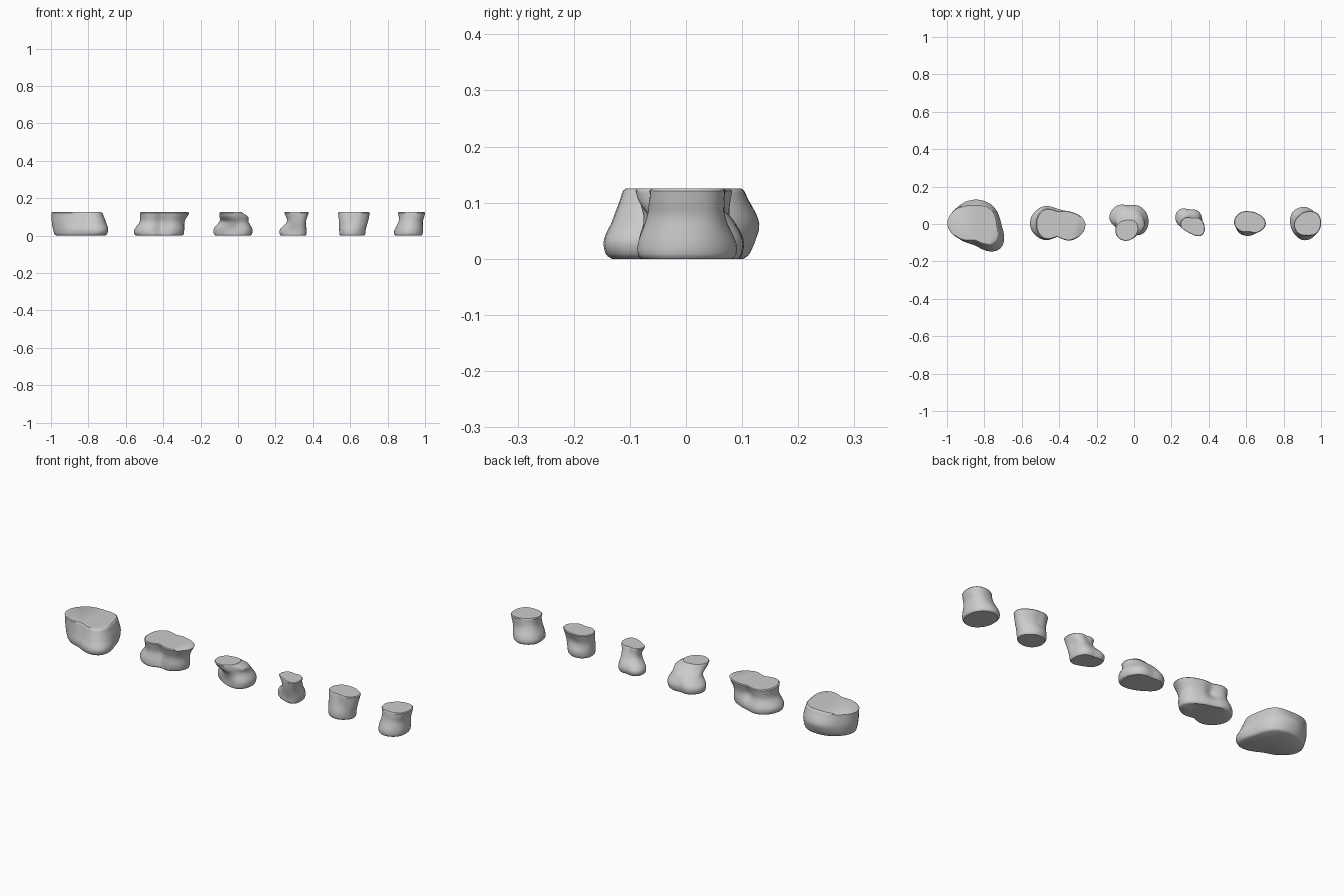
import bpy, bmesh
from math import cos, sin, pi, radians

H = 0.125      # height shared by all rocks
SEG = 48       # points round each ring
LAYERS = 14    # rings up the side


def spline(a, b, c, d, t):
    return 0.5 * (2*b + (c-a)*t + (2*a-5*b+4*c-d)*t*t + (3*b-a-3*c+d)*t**3)


def round_value(radii, ang):
    # smooth closed interpolation of radii given every 45 degrees
    f = ang / (pi / 4)
    i = int(f)
    return spline(*[radii[(i + k) % 8] for k in (-1, 0, 1, 2)], f - i)


def outline(ring):
    z, cx, cy, radii = ring
    pts = []
    for s in range(SEG):
        a = 2 * pi * s / SEG
        r = round_value(radii, a) / 100
        pts.append((cx + r*cos(a), cy + r*sin(a)))
    return pts


def rock(name, rings):
    # loft a smooth stone through a few cross-sections, flat top and bottom
    outs = [outline(r) for r in rings]
    zs = [r[0] for r in rings]
    n = len(rings)
    loops = []
    for l in range(LAYERS + 1):
        z = H * l / LAYERS
        i = max(k for k in range(n - 1) if zs[k] <= z + 1e-9)
        t = min(1, (z - zs[i]) / (zs[i+1] - zs[i]))
        idx = [min(max(i + k, 0), n - 1) for k in (-1, 0, 1, 2)]
        loops.append((z, [tuple(spline(*[outs[j][s][c] for j in idx], t) for c in (0, 1))
                          for s in range(SEG)]))
    # small worn lip at both flat faces
    bm = bmesh.new()
    rows = []

    def add(z, pts, shrink=1.0):
        mx = sum(p[0] for p in pts) / SEG
        my = sum(p[1] for p in pts) / SEG
        rows.append([bm.verts.new((mx + (x-mx)*shrink, my + (y-my)*shrink, z)) for x, y in pts])

    add(0.0, loops[0][1], 0.93)
    add(0.004, loops[0][1], 0.985)
    for z, pts in loops[1:-1]:
        add(z, pts)
    add(H - 0.004, loops[-1][1], 1.0)
    add(H, loops[-1][1], 0.955)
    for a, b in zip(rows, rows[1:]):
        for s in range(SEG):
            t = (s + 1) % SEG
            bm.faces.new((a[s], a[t], b[t], b[s]))
    bm.faces.new(rows[0][::-1])
    bm.faces.new(rows[-1])
    bmesh.ops.recalc_face_normals(bm, faces=bm.faces)
    me = bpy.data.meshes.new(name)
    bm.to_mesh(me)
    bm.free()
    ob = bpy.data.objects.new(name, me)
    bpy.context.collection.objects.link(ob)
    bpy.ops.object.select_all(action='DESELECT')
    ob.select_set(True)
    bpy.context.view_layer.objects.active = ob
    bpy.ops.object.shade_smooth_by_angle(angle=radians(35))


# Each ring: height, centre x, centre y, radii (hundredths) from +x anticlockwise
rock("large_rock", [
    (0.0,  -0.85, 0.0, (13, 12.5, 11, 11.5, 13, 11, 11, 18)),
    (0.03, -0.85, 0.0, (14, 13.2, 12.3, 12.5, 13.8, 11.5, 11.5, 18.8)),
    (0.065, -0.85, 0.0, (13.8, 13.5, 13, 13, 14.5, 11.5, 10.5, 17)),
    (H,    -0.85, 0.0, (12, 12, 10.3, 12.5, 14.8, 11.5, 9, 14.5))])

rock("long_rock", [
    (0.0,  -0.41, 0.0, (12, 8.5, 8, 12.3, 14.3, 11.5, 7, 10)),
    (0.03, -0.41, 0.0, (12.3, 8.8, 8, 12.5, 14.5, 11.5, 6.5, 10.5)),
    (0.075, -0.41, 0.0, (12.5, 8.2, 5.5, 10.5, 11.5, 10, 5.5, 10.3)),
    (H,    -0.41, 0.0, (15, 9.5, 7, 10.8, 11.5, 10.8, 7, 12))])

rock("stepped_rock", [
    (0.0,  -0.03, 0.03, (10.3, 8.5, 6.7, 8.8, 9.8, 7.5, 8, 11)),
    (0.035, -0.03, 0.03, (10.5, 8.8, 7, 9, 10, 7.8, 8, 11.2)),
    (0.075, -0.02, 0.015, (7.6, 7, 6.5, 7.5, 8, 7, 8, 8)),
    (0.1,  -0.025, -0.01, (8, 7.5, 6, 6, 7.3, 7.5, 7.3, 6.5)),
    (H,    -0.04, -0.03, (6.3, 6.5, 5.3, 5.5, 6, 6.2, 6, 5.8))])

rock("small_rock", [
    (0.0,  0.295, 0.015, (7, 7, 6, 7.8, 6.8, 5, 5, 7.5)),
    (0.03, 0.295, 0.015, (7.1, 7.2, 6.3, 8, 6.9, 5, 5, 7.8)),
    (0.075, 0.305, 0.0, (5.3, 6, 5, 5.2, 4.2, 4, 4.8, 7)),
    (H,    0.31, -0.005, (6.6, 5.2, 3.8, 5.5, 6.3, 4.6, 5, 7.7))])

rock("tapered_rock", [
    (0.0,  0.61, 0.0, (7, 6.3, 6.3, 6.8, 6.7, 6.5, 6.2, 6.3)),
    (0.03, 0.61, 0.0, (7.3, 6.5, 6.7, 7, 6.9, 6.7, 6.3, 6.5)),
    (0.075, 0.615, 0.0, (8, 6, 5.3, 6.8, 7.5, 6.5, 5, 6.2)),
    (H,    0.615, 0.005, (9, 7, 6.3, 7.5, 8, 6.3, 4.6, 7))])

rock("round_rock", [
    (0.0,  0.91, 0.0, (7.6, 8, 8.9, 8.5, 7.2, 7.5, 8.5, 8.3)),
    (0.025, 0.91, 0.0, (7.9, 8.3, 9, 8.7, 7.3, 7.3, 8.6, 8.4)),
    (0.075, 0.92, 0.0, (6.8, 7.5, 7, 7, 6.2, 6.8, 7, 7)),
    (0.1,  0.925, 0.0, (7, 7.6, 6.8, 6.5, 6.5, 6.8, 6.6, 7)),
    (H,    0.925, 0.0, (7.5, 8, 6.8, 6.3, 7, 7, 6.3, 7.2))])
